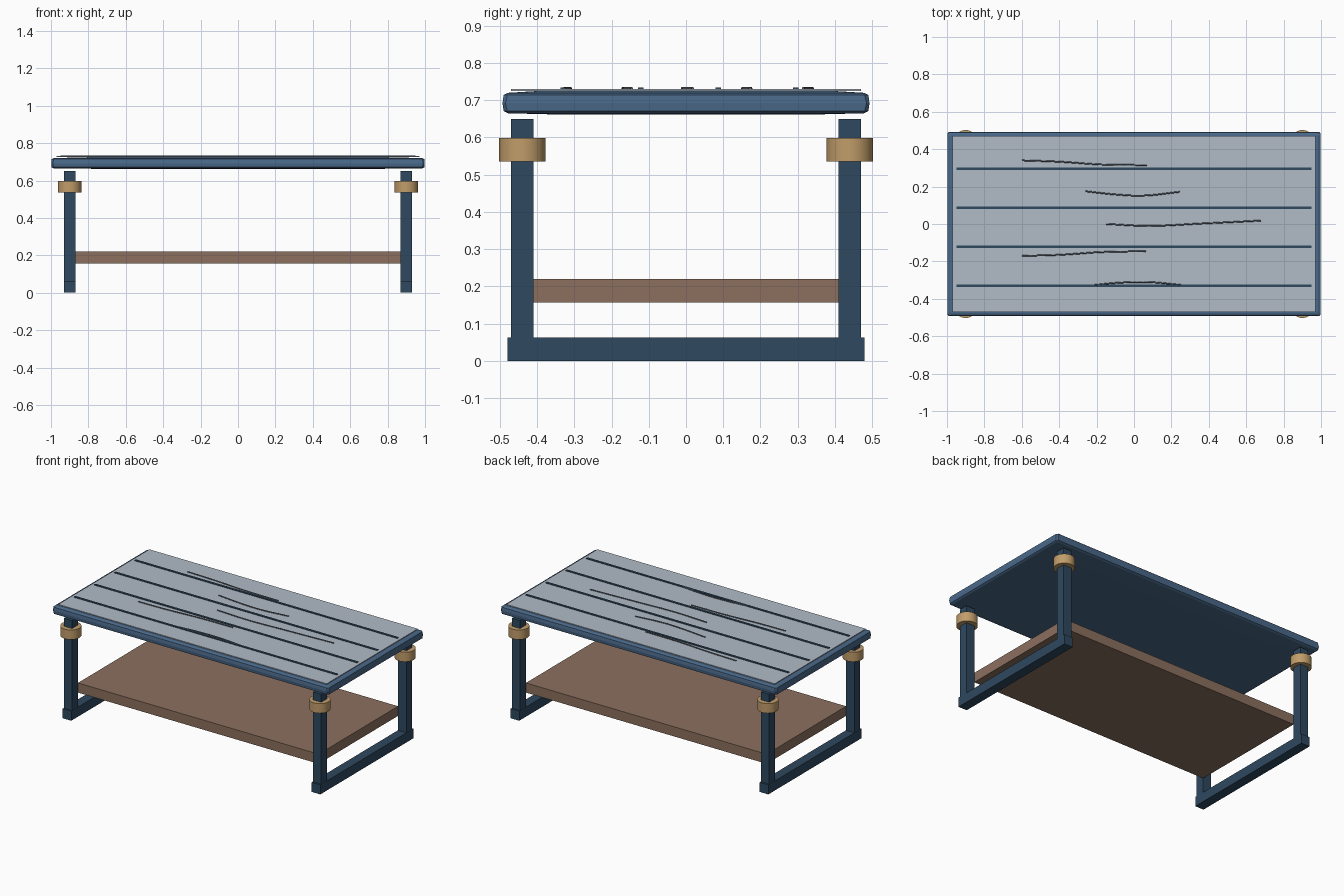
import bpy
import bmesh

if "Cube" in bpy.data.objects:
    bpy.data.objects.remove(bpy.data.objects["Cube"])


def material(name, rgb):
    m = bpy.data.materials.new(name)
    lin = [(c / 255 / 12.92) if c < 11 else ((c / 255 + 0.055) / 1.055) ** 2.4 for c in rgb]
    m.diffuse_color = (*lin, 1)
    m.use_nodes = True
    m.node_tree.nodes["Principled BSDF"].inputs["Base Color"].default_value = m.diffuse_color
    return m


NAVY = material("dark navy", (46, 72, 94))
BLUE = material("slate blue", (74, 105, 138))
PALE = material("pale grey blue", (177, 188, 199))
BRASS = material("brass", (193, 157, 106))
WOOD = material("brown wood", (140, 112, 95))
GREY = material("grain grey", (88, 97, 107))


def box(name, mat, x0, x1, y0, y1, z0, z1):
    bpy.ops.mesh.primitive_cube_add(size=1, location=((x0 + x1) / 2, (y0 + y1) / 2, (z0 + z1) / 2))
    ob = bpy.context.object
    ob.name = name
    ob.scale = (x1 - x0, y1 - y0, z1 - z0)
    bpy.ops.object.transform_apply(location=False, rotation=False, scale=True)
    ob.data.materials.append(mat)
    return ob


# Tabletop slab: stacked rectangular outlines with clipped corners, slightly crowned
bm = bmesh.new()
rings = []
for hx, hy, z, c in [(0.70, 0.36, 0.662, 0.01), (0.985, 0.478, 0.665, 0.01),
                     (0.996, 0.49, 0.671, 0.01), (0.998, 0.493, 0.692, 0.008),
                     (0.996, 0.49, 0.714, 0.01), (0.985, 0.478, 0.72, 0.01),
                     (0.70, 0.36, 0.727, 0.01)]:
    outline = [(hx, hy - c), (hx - c, hy), (c - hx, hy), (-hx, hy - c),
               (-hx, c - hy), (c - hx, -hy), (hx - c, -hy), (hx, c - hy)]
    rings.append([bm.verts.new((x, y, z)) for x, y in outline])
for lo, hi in zip(rings, rings[1:]):
    for i in range(8):
        j = (i + 1) % 8
        bm.faces.new((lo[i], lo[j], hi[j], hi[i]))
bm.faces.new(rings[0][::-1])
bm.faces.new(rings[-1])
bmesh.ops.recalc_face_normals(bm, faces=bm.faces)
mesh = bpy.data.meshes.new("tabletop_slab")
bm.to_mesh(mesh)
bm.free()
mesh.materials.append(BLUE)
slab = bpy.data.objects.new("tabletop_slab", mesh)
bpy.context.collection.objects.link(slab)

# Pale top panel and dark plank seams
box("top_panel", PALE, -0.97, 0.97, -0.47, 0.47, 0.725, 0.730)
for i in range(4):
    y = -0.33 + i * 0.2083
    box(f"plank_seam_{i + 1}", NAVY, -0.95, 0.95, y - 0.0075, y + 0.0075, 0.728, 0.734)

# Wood grain lines, thin curved strands half sunk in the panel
grains = [
    [(-0.60, 0.34), (-0.40, 0.333), (-0.17, 0.318), (0.07, 0.315)],
    [(-0.26, 0.175), (-0.10, 0.158), (0.05, 0.152), (0.245, 0.172)],
    [(-0.15, 0.0), (0.08, -0.01), (0.35, 0.002), (0.68, 0.018)],
    [(-0.60, -0.17), (-0.40, -0.165), (-0.17, -0.15), (0.065, -0.146)],
    [(-0.22, -0.327), (-0.08, -0.314), (0.08, -0.311), (0.25, -0.326)],
]
for i, pts in enumerate(grains):
    cu = bpy.data.curves.new(f"grain_line_{i + 1}", 'CURVE')
    cu.dimensions = '3D'
    cu.bevel_depth = 0.004
    cu.bevel_resolution = 1
    cu.resolution_u = 5
    cu.use_fill_caps = True
    sp = cu.splines.new('BEZIER')
    sp.bezier_points.add(len(pts) - 1)
    for bp, (x, y) in zip(sp.bezier_points, pts):
        bp.co = (x, y, 0.7315)
        bp.handle_left_type = bp.handle_right_type = 'AUTO'
    cu.materials.append(GREY)
    bpy.context.collection.objects.link(bpy.data.objects.new(cu.name, cu))

# Sled frames: base rail, two legs and brass collars on each end
for sx, end in ((-1, "left"), (1, "right")):
    cx = sx * 0.90
    box(f"{end}_base_rail", NAVY, cx - 0.031, cx + 0.031, -0.48, 0.48, 0, 0.0625)
    for sy, side in ((-1, "front"), (1, "back")):
        cy = sy * 0.44
        box(f"{end}_{side}_leg", NAVY, cx - 0.03, cx + 0.03, cy - 0.03, cy + 0.03, 0.03, 0.65)
        bpy.ops.mesh.primitive_cylinder_add(vertices=32, radius=0.0625, depth=0.0625,
                                            location=(cx, cy, 0.567))
        collar = bpy.context.object
        collar.name = f"{end}_{side}_collar"
        collar.data.materials.append(BRASS)
        bpy.ops.object.shade_smooth_by_angle()

# Lower shelf
box("lower_shelf", WOOD, -0.87, 0.87, -0.41, 0.41, 0.157, 0.22)
